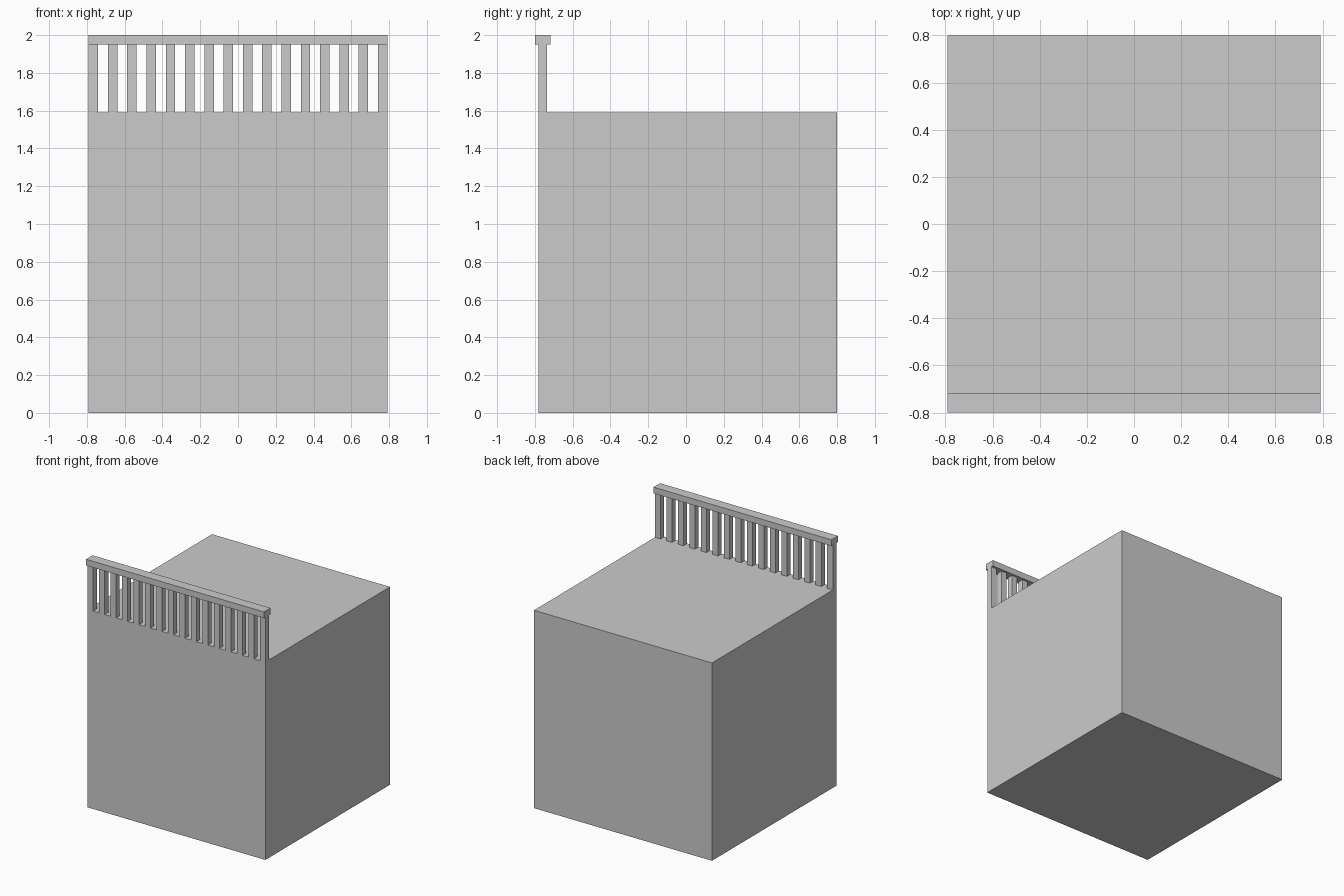
import bpy

if "Cube" in bpy.data.objects:
    bpy.data.objects.remove(bpy.data.objects["Cube"])

HALF = 0.791          # half width of the block
FRONT = -0.782        # front face of the block
TOP = 1.59            # top of the block
RAIL_Z = 1.95         # underside of the rail
POSTS, POST_W = 16, 0.05


def box(name, lo, hi):
    """Axis-aligned box between two corners."""
    bpy.ops.mesh.primitive_cube_add(size=1, location=[(a + b) / 2 for a, b in zip(lo, hi)])
    ob = bpy.context.object
    ob.name = name
    ob.scale = [b - a for a, b in zip(lo, hi)]
    bpy.ops.object.transform_apply(location=False, rotation=False, scale=True)
    return ob


# Solid block
box("platform_block", (-HALF, FRONT, 0), (HALF, 0.80, TOP))

# Evenly spaced balusters flush with the front face
pitch = (2 * HALF - POST_W) / (POSTS - 1)
for i in range(POSTS):
    x = -HALF + i * pitch
    box(f"baluster_{i + 1}", (x, FRONT, TOP), (x + POST_W, -0.735, RAIL_Z))

# Handrail, slightly deeper than the balusters
box("handrail", (-HALF, -0.80, RAIL_Z), (HALF, -0.717, 2.0))
